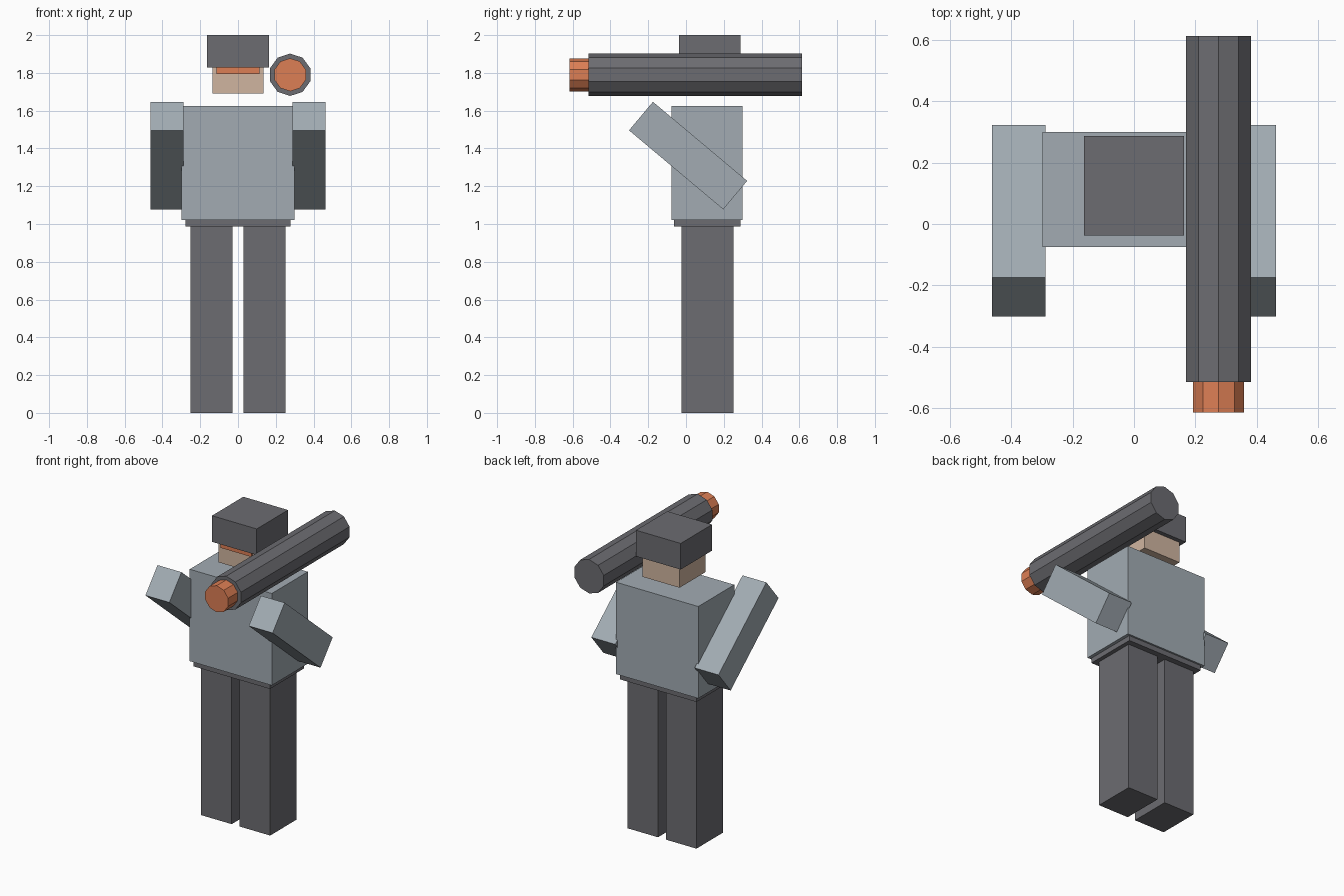
import bpy, bmesh
from math import radians, pi
from mathutils import Matrix

if "Cube" in bpy.data.objects:
    bpy.data.objects.remove(bpy.data.objects["Cube"])


def material(name, rgb):
    m = bpy.data.materials.new(name)
    m.diffuse_color = (*rgb, 1)
    m.use_nodes = True
    m.node_tree.nodes["Principled BSDF"].inputs["Base Color"].default_value = m.diffuse_color
    return m


DARK = material("dark_grey", (0.15, 0.15, 0.165))
CLOTH = material("blue_grey", (0.36, 0.41, 0.45))
SKIN = material("skin", (0.63, 0.46, 0.35))
ORANGE = material("orange", (0.72, 0.21, 0.09))


def finish(name, bm, mat, matrix):
    mesh = bpy.data.meshes.new(name)
    bm.to_mesh(mesh)
    bm.free()
    mesh.materials.append(mat)
    mesh.transform(matrix)
    obj = bpy.data.objects.new(name, mesh)
    bpy.context.collection.objects.link(obj)
    return obj


def box(name, centre, size, mat, tilt=0):
    bm = bmesh.new()
    bmesh.ops.create_cube(bm, size=1)
    return finish(name, bm, mat, Matrix.Translation(centre)
                  @ Matrix.Rotation(radians(tilt), 4, 'X')
                  @ Matrix.Diagonal((*size, 1)))


def tube(name, x, z, radius, y0, y1, mat):
    # ten-sided cylinder along y, with a corner pointing up
    bm = bmesh.new()
    bmesh.ops.create_cone(bm, cap_ends=True, segments=10, radius1=radius,
                          radius2=radius, depth=y1 - y0)
    bmesh.ops.rotate(bm, verts=bm.verts, matrix=Matrix.Rotation(pi / 2, 3, 'X'))
    # find the top corner and spin it upright
    top = max(bm.verts, key=lambda v: v.co.z)
    spin = Matrix.Rotation(pi / 10, 3, 'Y') if top.co.z < radius * 0.99 else Matrix.Identity(3)
    bmesh.ops.rotate(bm, verts=bm.verts, matrix=spin)
    return finish(name, bm, mat, Matrix.Translation((x, (y0 + y1) / 2, z)))


# Legs and arms on both sides
for side, s in (("left", -1), ("right", 1)):
    box(f"{side}_leg", (s * 0.14, 0.113, 0.5), (0.223, 0.275, 1.0), DARK)
    box(f"{side}_arm", (s * 0.376, 0.011, 1.362), (0.174, 0.651, 0.197), CLOTH, -40)

# Body
box("belt", (0, 0.112, 1.012), (0.556, 0.352, 0.05), DARK)
box("torso", (0, 0.112, 1.323), (0.598, 0.375, 0.605), CLOTH)

# Head, visor and helmet
box("head", (0, 0.125, 1.78), (0.27, 0.27, 0.18), SKIN)
box("visor", (0, 0.0, 1.825), (0.228, 0.04, 0.06), ORANGE)
box("helmet", (0, 0.125, 1.914), (0.326, 0.326, 0.172), DARK)

# Shoulder tube with its front tip
tube("shoulder_tube", 0.276, 1.79, 0.112, -0.516, 0.614, DARK)
tube("tube_tip", 0.276, 1.79, 0.0875, -0.616, -0.5, ORANGE)
